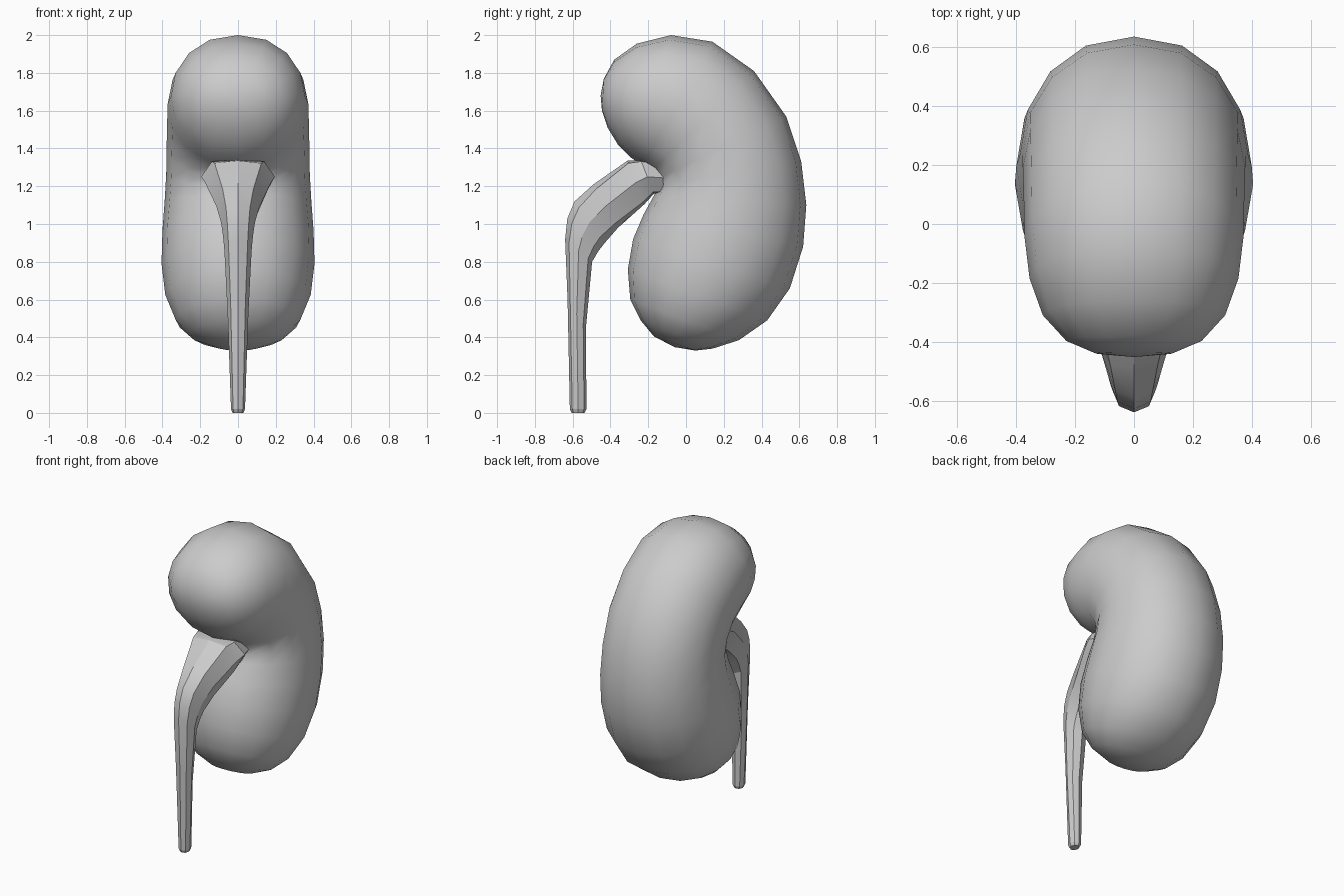
import bpy, bmesh, math

if "Cube" in bpy.data.objects:
    bpy.data.objects.remove(bpy.data.objects["Cube"])


def spow(v, p):
    return math.copysign(abs(v) ** p, v)


def loft(name, sections, sides, sx=1.0, start=None, end=None):
    """Skin rings; each is (outer y, outer z, inner y, inner z, half width, depth power)."""
    bm = bmesh.new()
    rings = []
    for oy, oz, iy, iz, w, p in sections:
        ring = []
        for k in range(sides):
            a = 2 * math.pi * k / sides
            t = spow(round(math.cos(a), 6), p) / 2
            x = w * spow(round(math.sin(a), 6), sx)
            ring.append(bm.verts.new((x, (oy + iy) / 2 + t * (oy - iy),
                                      (oz + iz) / 2 + t * (oz - iz))))
        rings.append(ring)
    for a, b in zip(rings, rings[1:]):
        for k in range(sides):
            n = (k + 1) % sides
            bm.faces.new((a[k], a[n], b[n], b[k]))
    for ring, pole in ((rings[0], start), (rings[-1], end)):
        if pole:
            tip = bm.verts.new((0, *pole))
            for k in range(sides):
                bm.faces.new((ring[k], ring[(k + 1) % sides], tip))
        else:
            bm.faces.new(ring)
    bmesh.ops.recalc_face_normals(bm, faces=bm.faces)
    me = bpy.data.meshes.new(name)
    bm.to_mesh(me)
    bm.free()
    ob = bpy.data.objects.new(name, me)
    bpy.context.collection.objects.link(ob)
    return ob


def smooth(ob, degrees):
    bpy.ops.object.select_all(action='DESELECT')
    bpy.context.view_layer.objects.active = ob
    ob.select_set(True)
    bpy.ops.object.shade_smooth_by_angle(angle=math.radians(degrees))


# Kidney body: sections fan around the notch from upper lobe to lower lobe
body = [
    (-.435, 1.77, -.445, 1.60, .13),
    (-.38, 1.87, -.415, 1.51, .23),
    (-.26, 1.955, -.36, 1.42, .31),
    (-.08, 2.00, -.29, 1.35, .355),
    (.14, 1.965, -.23, 1.31, .372),
    (.36, 1.81, -.18, 1.28, .375),
    (.53, 1.57, -.15, 1.24, .378),
    (.61, 1.33, -.145, 1.20, .38),
    (.637, 1.10, -.17, 1.15, .388),
    (.62, .88, -.225, 1.05, .40),
    (.55, .66, -.28, .92, .405),
    (.43, .49, -.308, .76, .385),
    (.28, .385, -.295, .60, .33),
    (.14, .34, -.24, .49, .25),
    (.05, .33, -.17, .405, .14),
]
kidney = loft("kidney_body", [s + (1,) for s in body], 16, 0.9,
              start=(-.452, 1.68), end=(-.06, .348))
smooth(kidney, 80)

# Ureter: faceted tube flaring into the notch, tapering down to the floor
tube = [
    (-.08, 1.31, -.03, 1.17, .14, .3),
    (-.24, 1.34, -.17, 1.16, .195, .3),
    (-.31, 1.335, -.22, 1.105, .175, .35),
    (-.49, 1.21, -.36, .98, .115, .7),
    (-.59, 1.12, -.43, .90, .09, 1),
    (-.628, 1.03, -.465, .855, .08, 1),
    (-.64, .92, -.497, .80, .072, 1),
    (-.627, .60, -.53, .45, .055, 1),
    (-.615, .02, -.527, .02, .037, 1),
    (-.605, .0, -.537, .0, .028, 1),
]
ureter = loft("ureter_tube", tube, 8)
smooth(ureter, 20)
